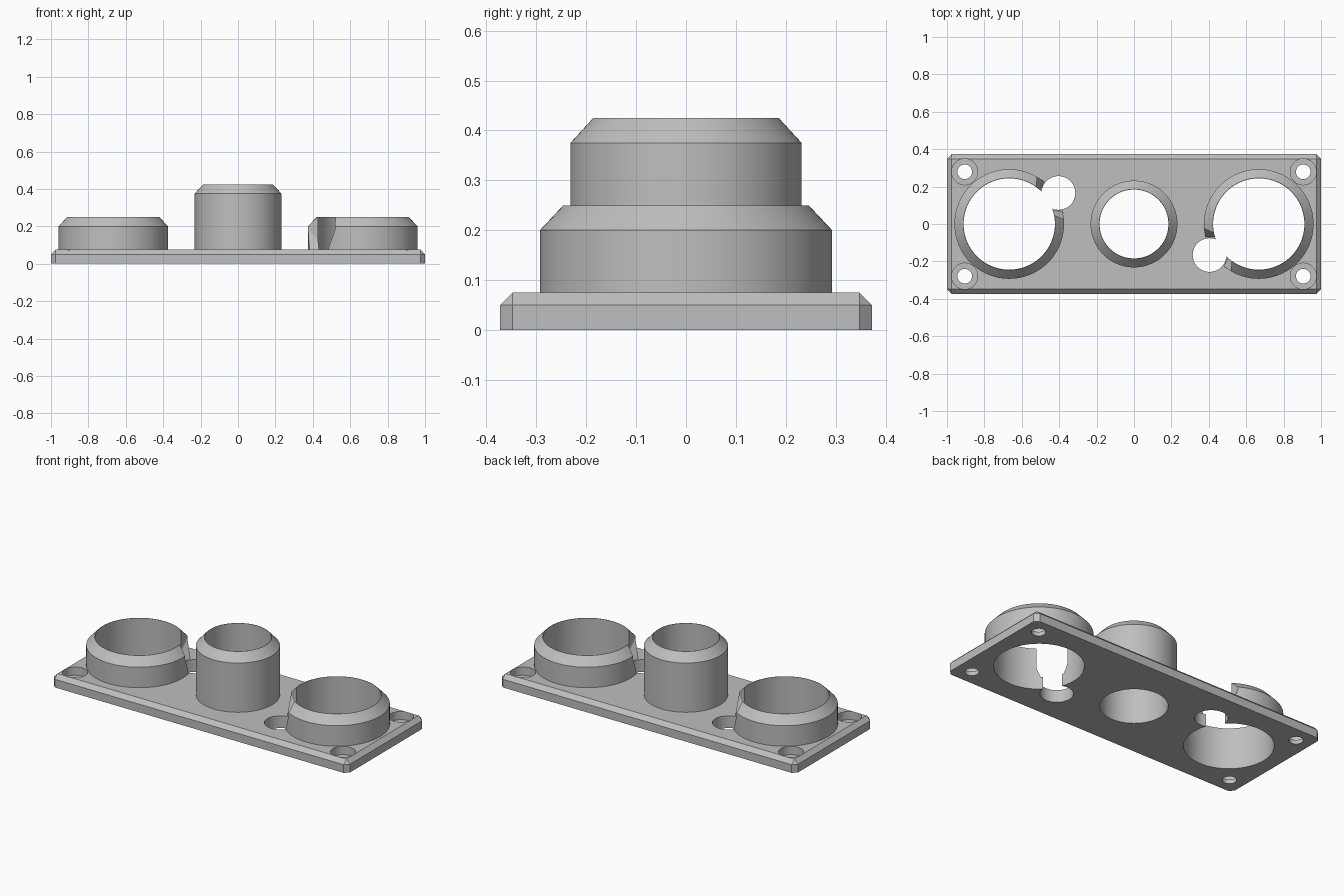
import bpy, bmesh
from math import radians, cos, sin, atan2
from mathutils import Vector

old = bpy.data.objects.get("Cube")
if old:
    bpy.data.objects.remove(old, do_unlink=True)

SEG = 96
PLATE_H = 0.075
CHAMFER = 0.025
RING_X = 0.667
NOTCH = Vector((-0.404, 0.166))

grey = bpy.data.materials.new("plain_grey")
grey.use_nodes = True
colour = (0.52, 0.52, 0.52, 1)
grey.diffuse_color = colour
grey.node_tree.nodes["Principled BSDF"].inputs["Base Color"].default_value = colour


def finish(name, bm):
    bmesh.ops.recalc_face_normals(bm, faces=bm.faces)
    mesh = bpy.data.meshes.new(name)
    bm.to_mesh(mesh)
    bm.free()
    mesh.materials.append(grey)
    obj = bpy.data.objects.new(name, mesh)
    bpy.context.collection.objects.link(obj)
    return obj


def lathe(name, x, y, profile):
    """Closed solid turned from (radius, height) pairs, bottom to top."""
    bm = bmesh.new()
    rings = []
    for r, z in profile:
        rings.append([bm.verts.new((x + r * cos(radians(360 * i / SEG)),
                                    y + r * sin(radians(360 * i / SEG)), z))
                      for i in range(SEG)])
    for a, b in zip(rings, rings[1:]):
        for i in range(SEG):
            j = (i + 1) % SEG
            bm.faces.new((a[i], a[j], b[j], b[i]))
    bm.faces.new(rings[0])
    bm.faces.new(rings[-1])
    return finish(name, bm)


def drill(name, x, y, r, bottom=-0.1, top=0.6):
    return lathe(name, x, y, [(r, bottom), (r, top)])


def combine(tool, operation):
    mod = body.modifiers.new(tool.name, 'BOOLEAN')
    mod.operation = operation
    mod.solver = 'EXACT'
    mod.object = tool
    bpy.ops.object.modifier_apply(modifier=mod.name)
    bpy.data.objects.remove(tool, do_unlink=True)


# Base plate: chamfered on the top and upright edges
bm = bmesh.new()
bmesh.ops.create_cube(bm, size=1)
for v in bm.verts:
    v.co = (v.co.x * 2, v.co.y * 0.746, (v.co.z + 0.5) * PLATE_H)
edges = [e for e in bm.edges if max(v.co.z for v in e.verts) > 0.01]
bmesh.ops.bevel(bm, geom=edges, offset=CHAMFER, segments=1, affect='EDGES')
body = finish("base_plate_with_sockets", bm)
bpy.ops.object.select_all(action='DESELECT')
bpy.context.view_layer.objects.active = body
body.select_set(True)


# Raised collars with chamfered tops, and their bores
def collar(name, x, r, height, bore):
    combine(lathe(name, x, 0, [(r, 0.02), (r, height - 0.05),
                               (bore + 0.002, height)]), 'UNION')


collar("centre_collar", 0, 0.232, 0.425, 0.184)
for side in (-1, 1):
    collar("side_collar", side * RING_X, 0.293, 0.25, 0.244)
combine(drill("centre_bore", 0, 0, 0.184), 'DIFFERENCE')


# Flared opening through a collar wall beside its small hole
def flare(name, side):
    bm = bmesh.new()
    toward = NOTCH - Vector((-RING_X, 0))
    middle = atan2(toward.y, toward.x)
    for sign in (-1, 1):
        for r, spread, z in ((0.2, 12, PLATE_H), (0.2, 12, 0.3),
                             (0.244, 13.2, PLATE_H), (0.244, 13.2, 0.3),
                             (0.31, 19, PLATE_H), (0.31, 29, 0.2),
                             (0.31, 29, 0.3)):
            a = middle + sign * radians(spread)
            bm.verts.new((-side * (-RING_X + r * cos(a)),
                          -side * r * sin(a), z))
    bmesh.ops.convex_hull(bm, input=bm.verts)
    return finish(name, bm)


for side in (-1, 1):
    combine(flare("collar_flare", side), 'DIFFERENCE')
    combine(drill("side_bore", side * RING_X, 0, 0.244), 'DIFFERENCE')
    combine(drill("small_hole", -side * NOTCH.x, -side * NOTCH.y, 0.09),
            'DIFFERENCE')

# Counterbored screw holes at the corners
for sx in (-1, 1):
    for sy in (-1, 1):
        x, y = sx * 0.905, sy * 0.279
        combine(drill("screw_hole", x, y, 0.039), 'DIFFERENCE')
        combine(drill("counterbore", x, y, 0.0695, 0.025), 'DIFFERENCE')

bpy.ops.object.shade_smooth_by_angle(angle=radians(30))
